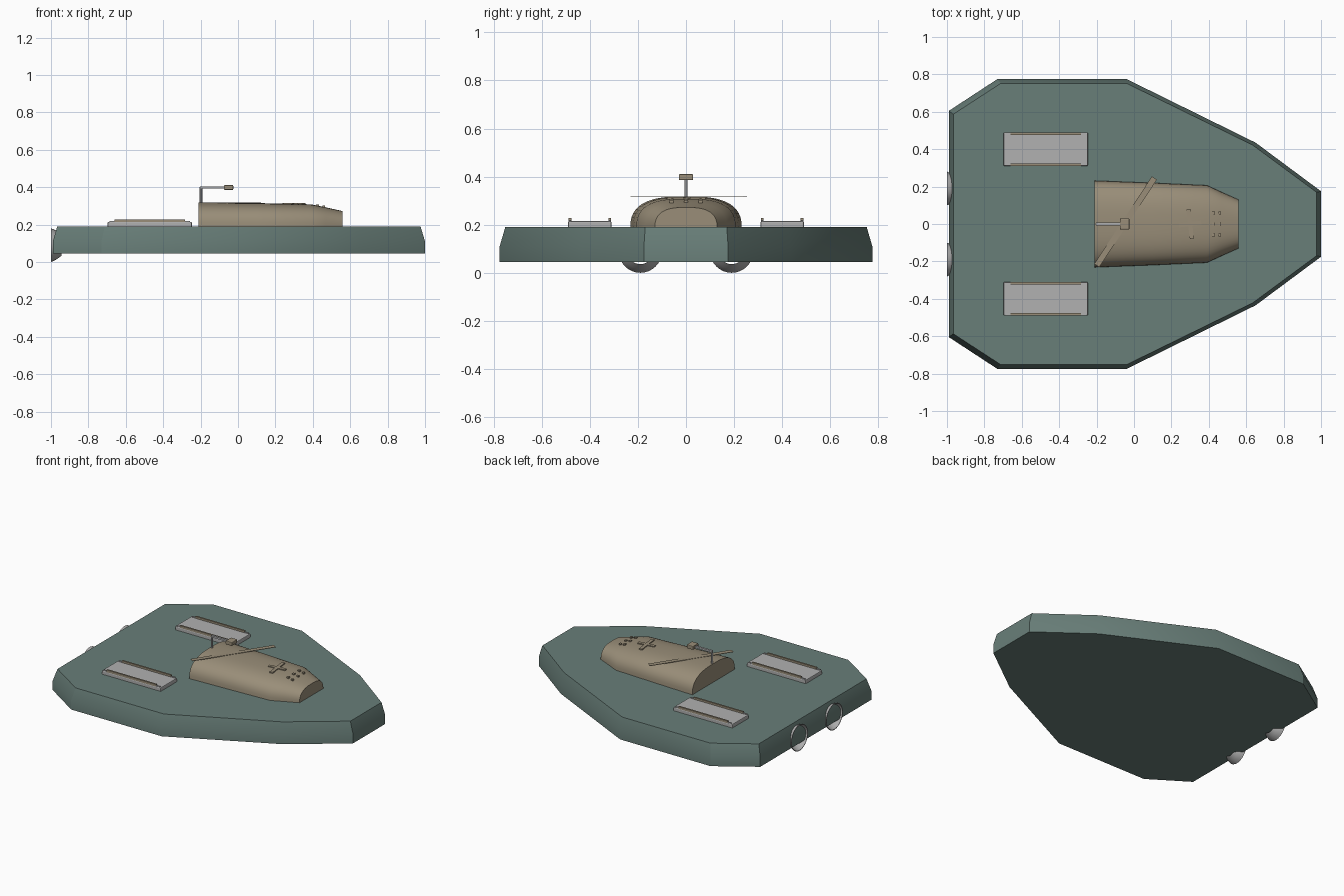
import bpy, bmesh, math
from mathutils import Matrix, Vector

if "Cube" in bpy.data.objects:
    bpy.data.objects.remove(bpy.data.objects["Cube"], do_unlink=True)


def material(name, rgb):
    m = bpy.data.materials.new(name)
    m.use_nodes = True
    m.diffuse_color = (*rgb, 1)
    m.node_tree.nodes["Principled BSDF"].inputs["Base Color"].default_value = (*rgb, 1)
    return m


TEAL = material("teal grey", (0.14, 0.21, 0.19))
TAN = material("tan", (0.32, 0.27, 0.19))
GREY = material("light grey", (0.44, 0.44, 0.44))


def finish(name, bm, mat, smooth=False):
    bmesh.ops.recalc_face_normals(bm, faces=bm.faces)
    me = bpy.data.meshes.new(name)
    bm.to_mesh(me)
    bm.free()
    me.materials.append(mat)
    ob = bpy.data.objects.new(name, me)
    bpy.context.collection.objects.link(ob)
    if smooth:
        bpy.ops.object.select_all(action="DESELECT")
        ob.select_set(True)
        bpy.context.view_layer.objects.active = ob
        bpy.ops.object.shade_smooth_by_angle(angle=math.radians(30))
    return ob


def loft(name, rings, mat, caps=True, smooth=True):
    """Skin a list of closed rings of equal point count."""
    bm = bmesh.new()
    loops = [[bm.verts.new(p) for p in ring] for ring in rings]
    n = len(loops[0])
    for a, b in zip(loops, loops[1:]):
        for i in range(n):
            j = (i + 1) % n
            bm.faces.new((a[i], a[j], b[j], b[i]))
    if caps:
        bm.faces.new(loops[0])
        bm.faces.new(loops[-1])
    return finish(name, bm, mat, smooth)


def box(name, center, size, mat, angle=0, bevel=0):
    bm = bmesh.new()
    bmesh.ops.create_cube(bm, size=1)
    bmesh.ops.transform(bm, verts=bm.verts, matrix=Matrix.Translation(center)
                        @ Matrix.Rotation(angle, 4, "Z") @ Matrix.Diagonal((*size, 1)))
    if bevel:
        bmesh.ops.bevel(bm, geom=bm.edges[:], offset=bevel, segments=2,
                        profile=0.5, affect="EDGES")
    return finish(name, bm, mat)


def rod(name, start, end, radius, mat):
    start, end = Vector(start), Vector(end)
    d = end - start
    bm = bmesh.new()
    bmesh.ops.create_cone(bm, cap_ends=True, segments=12, radius1=radius, radius2=radius,
                          depth=d.length, matrix=Matrix.Translation((start + end) / 2)
                          @ d.to_track_quat("Z", "Y").to_matrix().to_4x4())
    return finish(name, bm, mat, True)


# Hull: faceted outline, upright lower band, upper band leaning inward
half = [(1.0, 0.175), (0.65, 0.435), (-0.04, 0.775), (-0.73, 0.775), (-0.99, 0.605)]
outline = half + [(x, -y) for x, y in reversed(half)]


def hull_ring(z, inset):
    sx, sy = 1 - inset, 1 - inset * 1.25
    return [(x * sx, y * sy, z) for x, y in outline]


loft("hull", [hull_ring(0.045, 0), hull_ring(0.11, 0), hull_ring(0.19, 0.024)], TEAL)


# Cabin: rounded sections narrowing to a sloped nose
def cabin_ring(x, width, top):
    base, pts = 0.18, []
    for i in range(25):
        a = math.pi * i / 24
        c, s = math.cos(a), math.sin(a)
        y = math.copysign(abs(c) ** 0.72, c) * width
        pts.append((x, y, base + abs(s) ** 0.72 * (top - base)))
    return pts


loft("cabin", [cabin_ring(-0.21, 0.232, 0.318), cabin_ring(0.1, 0.22, 0.315),
               cabin_ring(0.39, 0.207, 0.308), cabin_ring(0.47, 0.17, 0.292),
               cabin_ring(0.56, 0.13, 0.272)], TAN)

# Long flat blade laid diagonally over the cabin roof
box("roof_blade", (-0.045, 0.012, 0.3165), (0.56, 0.032, 0.003), TAN,
    angle=math.atan2(0.47, 0.31))

# Small cross on the roof
box("roof_cross_long", (0.3, 0, 0.312), (0.022, 0.16, 0.008), TAN, angle=0.12)
box("roof_cross_short", (0.3, 0, 0.312), (0.12, 0.022, 0.008), TAN, angle=0.12)

# Pairs of nose vents
for row, y in enumerate((-0.06, 0, 0.06)):
    for col, x in enumerate((0.425, 0.458)):
        box(f"nose_vent_{row}_{col}", (x, y, 0.302 - col * 0.006),
            (0.014, 0.016, 0.012), TAN)

# Periscope: mast, arm and head
rod("periscope_mast", (-0.198, 0, 0.3), (-0.198, 0, 0.4), 0.007, GREY)
box("periscope_arm", (-0.13, 0, 0.398), (0.145, 0.014, 0.012), GREY)
box("periscope_head", (-0.05, 0, 0.398), (0.05, 0.06, 0.026), TAN, bevel=0.005)

for side, s in (("left", 1), ("right", -1)):
    # Deck hatch with a ridged rail on each long edge
    box(f"hatch_{side}", (-0.472, s * 0.4, 0.2), (0.45, 0.18, 0.03), GREY, bevel=0.005)
    for edge, y in (("inner", 0.317), ("outer", 0.483)):
        box(f"hatch_rail_{edge}_{side}", (-0.472, s * y, 0.219),
            (0.375, 0.012, 0.018), TAN)
        for end, x in (("aft", -0.672), ("fore", -0.272)):
            box(f"hatch_tab_{edge}_{end}_{side}", (x, s * y, 0.216),
                (0.03, 0.01, 0.008), GREY)

    # Open flared nozzle set into the stern
    def circle(x, r):
        return [(x, s * 0.19 + r * math.cos(math.tau * i / 32),
                 0.09 + r * math.sin(math.tau * i / 32)) for i in range(32)]

    loft(f"stern_nozzle_{side}",
         [circle(-0.945, 0.058), circle(-0.965, 0.073), circle(-0.985, 0.084),
          circle(-1.0, 0.09), circle(-1.0, 0.086), circle(-0.985, 0.08),
          circle(-0.965, 0.069), circle(-0.945, 0.054)], GREY, caps=False)
